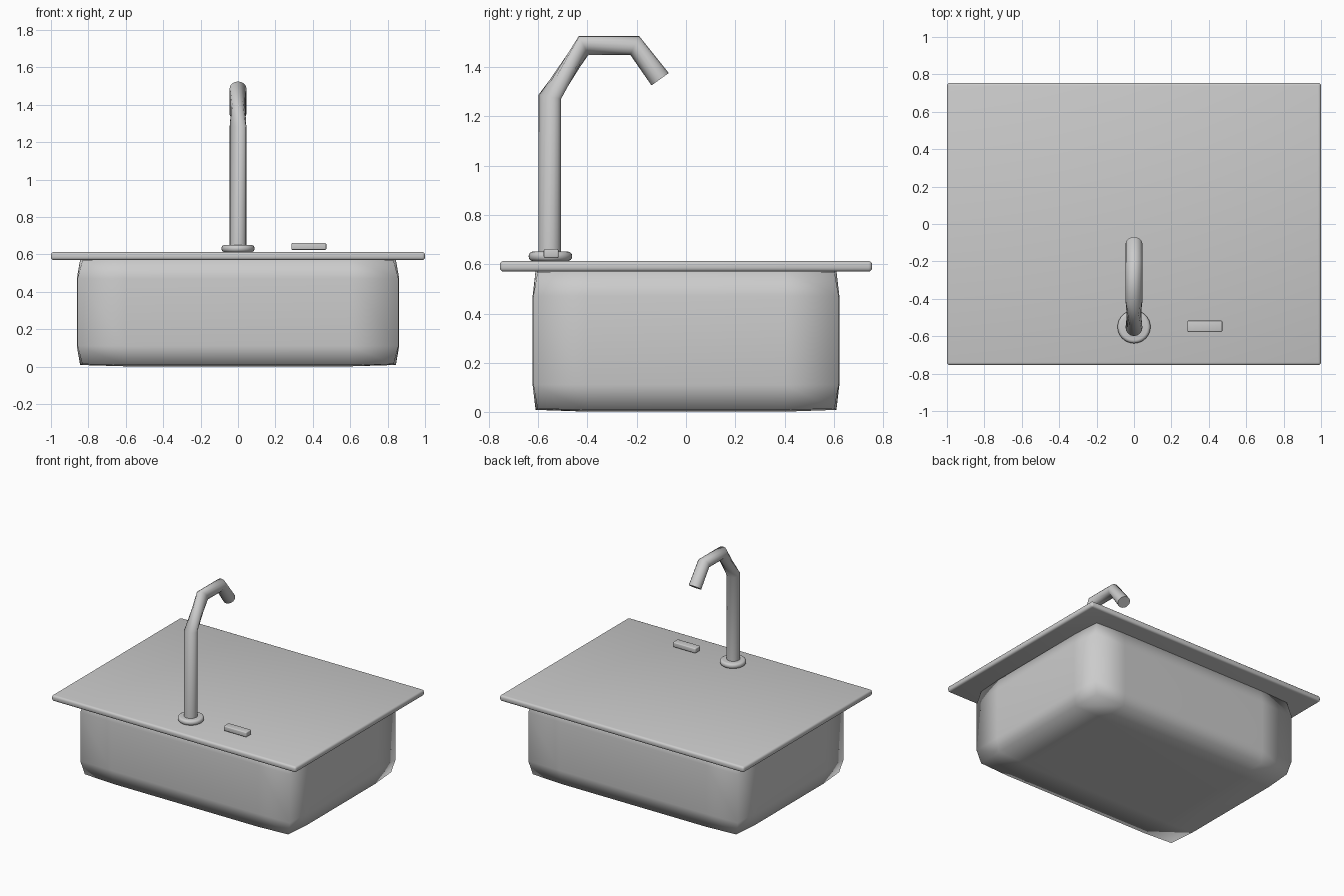
import bpy, bmesh, math
from mathutils import Vector

if "Cube" in bpy.data.objects:
    bpy.data.objects.remove(bpy.data.objects["Cube"])

steel = bpy.data.materials.new("steel_grey")
steel.diffuse_color = (0.6, 0.6, 0.6, 1)
steel.use_nodes = True
steel.node_tree.nodes["Principled BSDF"].inputs["Base Color"].default_value = steel.diffuse_color


def finish(name, bm, angle=None):
    bmesh.ops.recalc_face_normals(bm, faces=bm.faces[:])
    me = bpy.data.meshes.new(name)
    bm.to_mesh(me)
    bm.free()
    me.materials.append(steel)
    ob = bpy.data.objects.new(name, me)
    bpy.context.collection.objects.link(ob)
    bpy.ops.object.select_all(action='DESELECT')
    ob.select_set(True)
    bpy.context.view_layer.objects.active = ob
    if angle is None:
        bpy.ops.object.shade_smooth()
    else:
        bpy.ops.object.shade_smooth_by_angle(angle=math.radians(angle))
    return ob


def rounded_box(name, lo, hi, bevel):
    bm = bmesh.new()
    bmesh.ops.create_cube(bm, size=1)
    lo, hi = Vector(lo), Vector(hi)
    for v in bm.verts:
        v.co = (lo + hi) / 2 + v.co * (hi - lo)
    bmesh.ops.bevel(bm, geom=bm.edges[:], offset=bevel, segments=3,
                    profile=0.5, affect='EDGES')
    return finish(name, bm, 40)


# Basin: a 3x3x3 box whose sides and floor bulge slightly outwards
bm = bmesh.new()
bmesh.ops.create_cube(bm, size=2)
bmesh.ops.subdivide_edges(bm, edges=bm.edges[:], cuts=2, use_grid_fill=True)
edge, inner, bulge = (0.832, 0.602, 0.277), (0.60, 0.40, 0.18), (0.03, 0.02, 0.012)
for v in bm.verts:
    outer = [abs(c) > 0.9 for c in v.co]
    for i in range(3):
        size = edge[i] if outer[i] else inner[i]
        if outer[i]:
            size += bulge[i] * (2 - (sum(outer) - 1)) / 2 if sum(outer) == 1 else 0
            if sum(outer) == 2:
                # long edges bow out a little less than the faces
                size += bulge[i] * (0.85 if i < 2 and not outer[2] else 0.4)
        v.co[i] = math.copysign(size, v.co[i])
    v.co.z += 0.291
    v.co.z = max(0.0, min(v.co.z, 0.575))
finish("basin", bm)

# Deck and the small control plate hovering just above it
rounded_box("deck", (-1, -0.755, 0.57), (1, 0.755, 0.613), 0.015)
rounded_box("control_plate", (0.285, -0.577, 0.625), (0.472, -0.517, 0.661), 0.006)

# Faucet base: rounded disc
bm = bmesh.new()
bmesh.ops.create_cone(bm, cap_ends=True, segments=32, radius1=0.088,
                      radius2=0.088, depth=0.038)
rims = [e for e in bm.edges if abs(e.verts[0].co.z - e.verts[1].co.z) < 1e-4]
bmesh.ops.bevel(bm, geom=rims, offset=0.017, segments=4, profile=0.5, affect='EDGES')
bmesh.ops.translate(bm, verts=bm.verts[:], vec=(0, -0.55, 0.632))
finish("faucet_base", bm, 40)

# Faucet: rings of (centre y, z, outward offset y, z, twist in degrees)
rings = [(-0.553, 0.615, -0.046, 0.0, 0),
         (-0.553, 1.278, -0.046, 0.008, 0),
         (-0.415, 1.487, -0.020, 0.038, -70),
         (-0.208, 1.487, 0.018, 0.038, -70),
         (-0.105, 1.350, 0.035, 0.025, -70)]
SIDES = 16
bm = bmesh.new()
loops = []
for y, z, oy, oz, twist in rings:
    loop = []
    for k in range(SIDES):
        a = 2 * math.pi * k / SIDES + math.radians(twist)
        c = math.cos(a)
        loop.append(bm.verts.new((0.045 * math.sin(a), y + oy * c, z + oz * c)))
    loops.append(loop)
for a, b in zip(loops, loops[1:]):
    for k in range(SIDES):
        n = (k + 1) % SIDES
        bm.faces.new((a[k], a[n], b[n], b[k]))
bm.faces.new(loops[0])
bm.faces.new(loops[-1])
finish("faucet", bm, 65)
